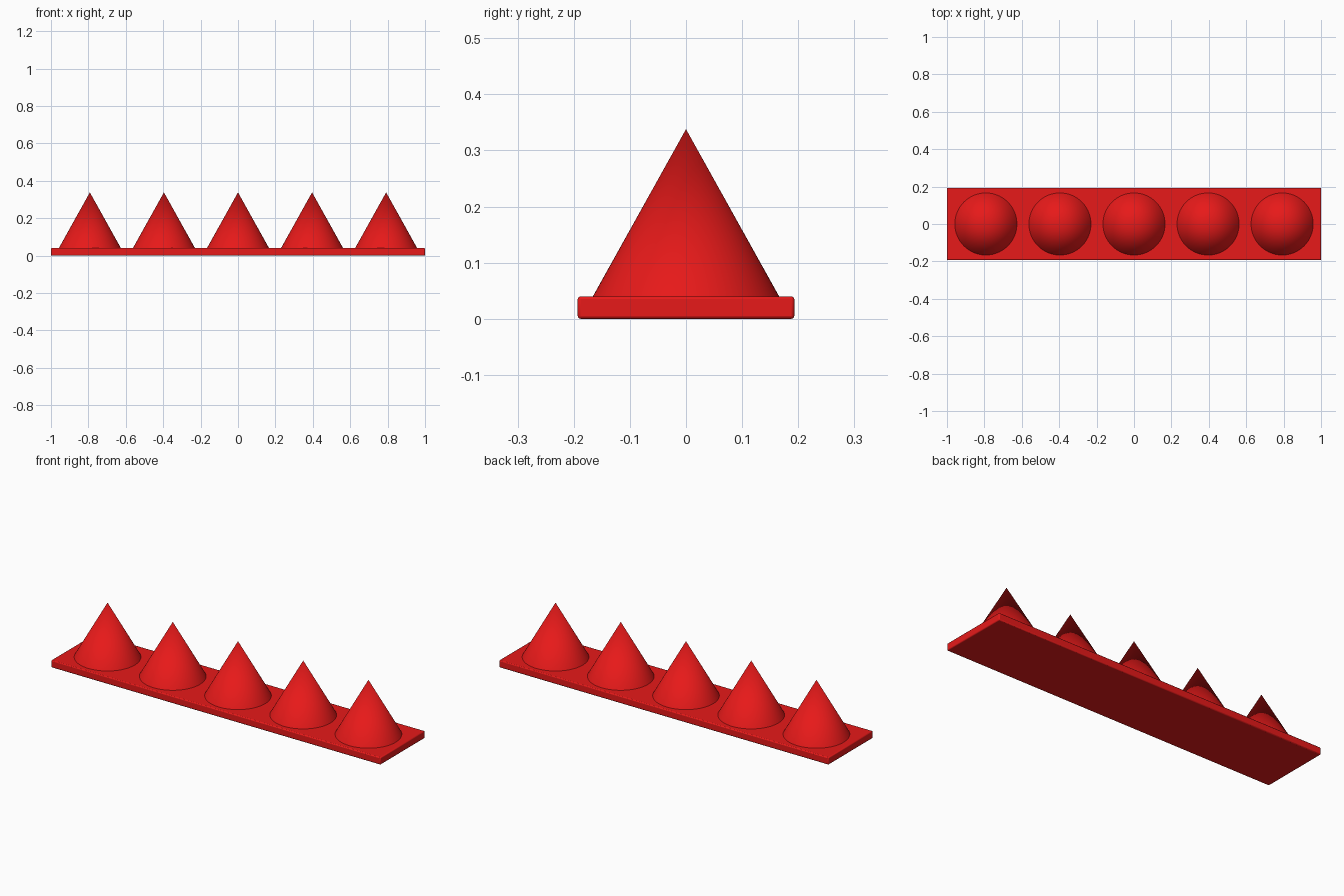
import bpy, math

if "Cube" in bpy.data.objects:
    bpy.data.objects.remove(bpy.data.objects["Cube"])

BASE_TOP = 0.04
APEX = 0.338
RADIUS = 0.166
SPACING = 0.396

red = bpy.data.materials.new("red")
red.diffuse_color = (0.8, 0.01, 0.01, 1)
red.use_nodes = True
red.node_tree.nodes["Principled BSDF"].inputs["Base Color"].default_value = red.diffuse_color


def finish(obj, name):
    obj.name = name
    obj.data.materials.append(red)
    bpy.ops.object.shade_smooth_by_angle(angle=math.radians(30))


# Flat base strip with lightly eased edges
bpy.ops.mesh.primitive_cube_add(size=1, location=(0, 0, BASE_TOP / 2))
base = bpy.context.object
base.scale = (2, 0.386, BASE_TOP)
bpy.ops.object.transform_apply(location=False, rotation=False, scale=True)
bevel = base.modifiers.new("eased_edges", 'BEVEL')
bevel.width = 0.005
bevel.segments = 2
finish(base, "base_strip")

# Row of five pointed cones standing on the strip
for i in range(5):
    bpy.ops.mesh.primitive_cone_add(
        vertices=96, radius1=RADIUS, radius2=0, depth=APEX - BASE_TOP,
        location=((i - 2) * SPACING, 0, (APEX + BASE_TOP) / 2))
    finish(bpy.context.object, f"spike_{i + 1}")
